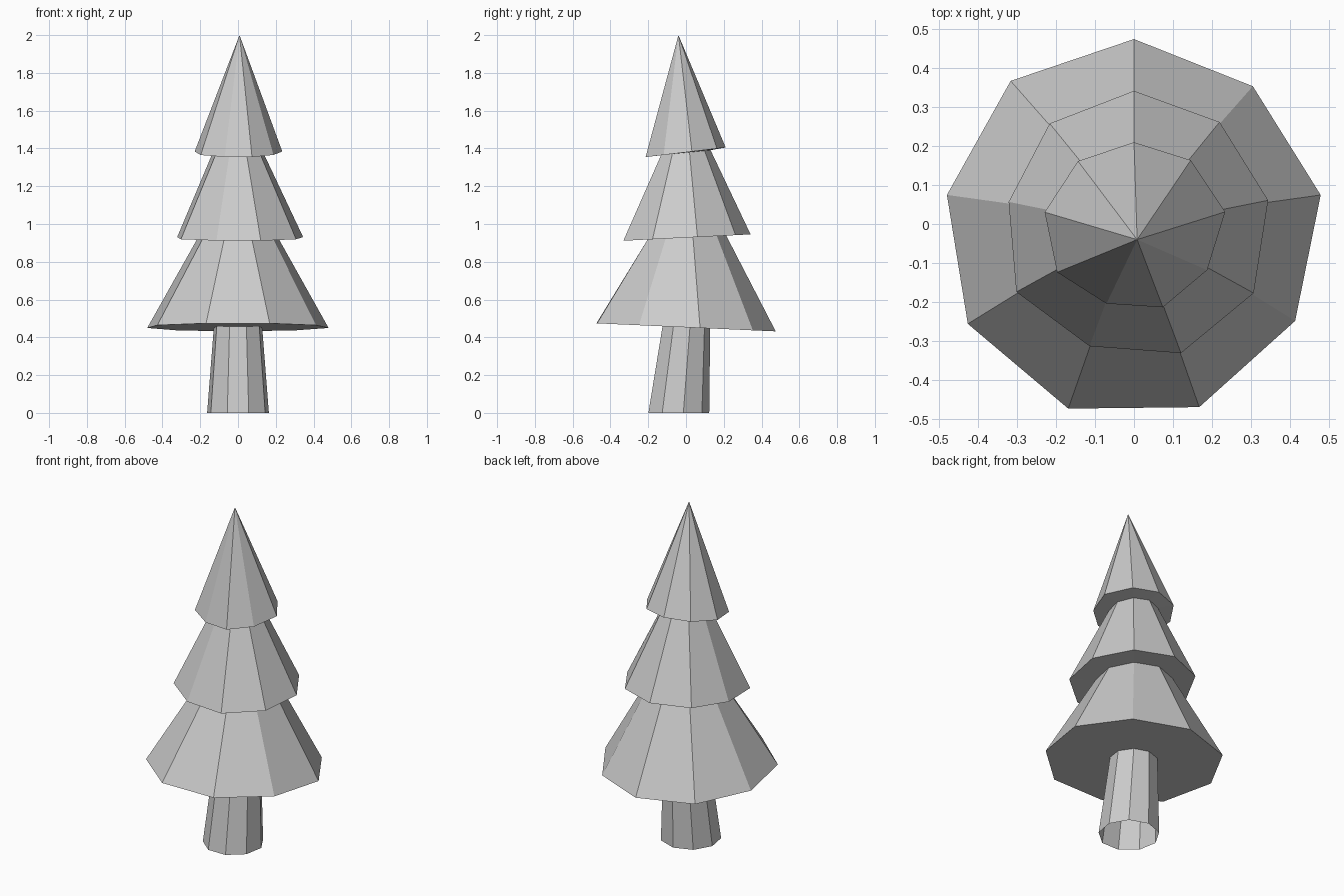
import bpy, bmesh, math

if "Cube" in bpy.data.objects:
    bpy.data.objects.remove(bpy.data.objects["Cube"])

N = 9


def ring(cy, z, radii, tilt=0.0):
    """Nine-sided ring starting at the back; z leans with y by tilt."""
    if not isinstance(radii, list):
        radii = [radii] * N
    pts = []
    for i, r in enumerate(radii):
        a = math.radians(90 - 40 * i)
        x, y = r * math.cos(a), cy + r * math.sin(a)
        pts.append((x, y, z + tilt * y))
    return pts


def loft(name, rings, apex=None):
    """Flat-shaded skin through the rings, optionally closed to a point."""
    bm = bmesh.new()
    loops = [[bm.verts.new(p) for p in r] for r in rings]
    for lo, hi in zip(loops, loops[1:]):
        for i in range(N):
            j = (i + 1) % N
            bm.faces.new((lo[j], lo[i], hi[i], hi[j]))
    if apex:
        tip = bm.verts.new(apex)
        for i in range(N):
            bm.faces.new((loops[-1][(i + 1) % N], loops[-1][i], tip))
    me = bpy.data.meshes.new(name)
    bm.to_mesh(me)
    bm.free()
    ob = bpy.data.objects.new(name, me)
    bpy.context.collection.objects.link(ob)
    return ob


# Slightly irregular rims, and the necks where neighbouring parts meet
low_rim = ring(-0.01, 0.453, [.485, .475, .487, .478, .49, .494, .493, .488, .493], -0.045)
mid_rim = ring(0, 0.928, [.342, .342, .35, .355, .353, .334, .349, .327, .337], 0.05)
top_rim = ring(-0.01, 1.38, [.22, .227, .238, .217, .217, .207, .228, .233, .224], 0.12)
trunk_neck = ring(-0.002, 0.453, 0.13, -0.045)
low_neck = ring(0, 0.932, 0.212, 0.04)
mid_neck = ring(-0.005, 1.378, 0.135, 0.1)

# Leaning trunk, open at the bottom
loft("trunk", [ring(-0.043, 0, 0.166), trunk_neck])

# Foliage tiers: underside, then sloping skirt
loft("lower_foliage", [trunk_neck, low_rim, low_neck])
loft("middle_foliage", [low_neck, mid_rim, mid_neck])
loft("top_foliage", [mid_neck, top_rim], apex=(0.008, -0.04, 2.0))
